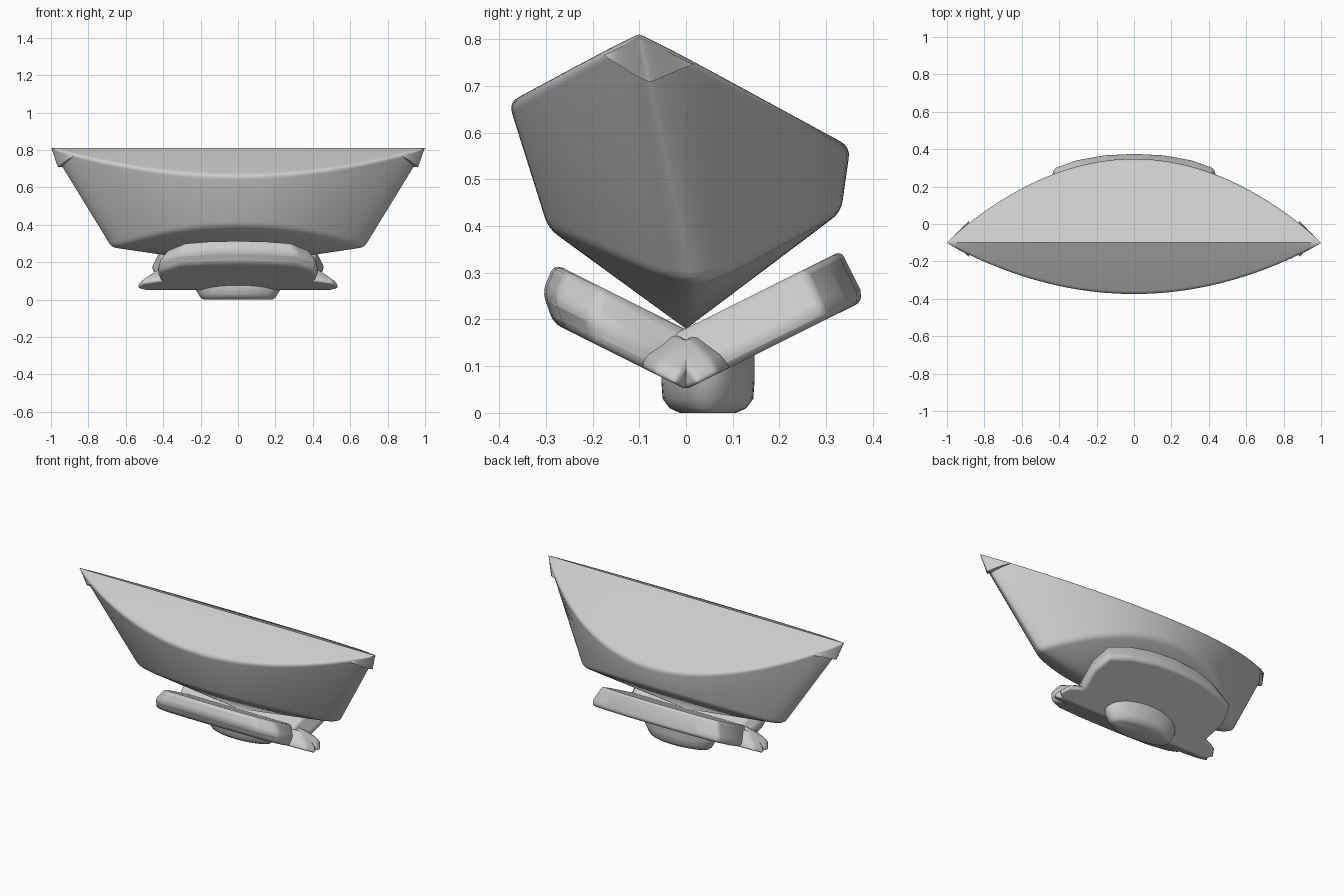
import bpy, bmesh, math
from mathutils import Vector

cube = bpy.data.objects.get("Cube")
if cube:
    bpy.data.objects.remove(cube, do_unlink=True)

grey = bpy.data.materials.new("plain grey")
grey.use_nodes = True
grey.diffuse_color = (0.6, 0.6, 0.6, 1)
grey.node_tree.nodes["Principled BSDF"].inputs["Base Color"].default_value = (0.6, 0.6, 0.6, 1)


def finish(bm, name, bevel=0.0, angle=35):
    """Turn a bmesh into a smooth shaded object."""
    bmesh.ops.remove_doubles(bm, verts=bm.verts, dist=0.0005)
    bmesh.ops.recalc_face_normals(bm, faces=bm.faces)
    mesh = bpy.data.meshes.new(name)
    bm.to_mesh(mesh)
    bm.free()
    obj = bpy.data.objects.new(name, mesh)
    bpy.context.collection.objects.link(obj)
    mesh.materials.append(grey)
    if bevel:
        mod = obj.modifiers.new("rounded edges", 'BEVEL')
        mod.width = bevel
        mod.segments = 3
        mod.limit_method = 'ANGLE'
        mod.angle_limit = math.radians(25)
    bpy.ops.object.select_all(action='DESELECT')
    obj.select_set(True)
    bpy.context.view_layer.objects.active = obj
    bpy.ops.object.shade_smooth_by_angle(angle=math.radians(angle))


def loft(bm, rows, closed=False):
    """Skin a list of equally long point rows."""
    grid = [[bm.verts.new(p) for p in row] for row in rows]
    for a, b in zip(grid, grid[1:]):
        n = len(a)
        for i in range(n if closed else n - 1):
            j = (i + 1) % n
            bm.faces.new((a[i], a[j], b[j], b[i]))
    if closed:
        bm.faces.new(grid[0])
        bm.faces.new(grid[-1])


def rounded(before, corner, after, radius):
    """Points of a small curve replacing a corner."""
    ends = []
    for p in (before, after):
        d = p - corner
        ends.append(corner + d.normalized() * min(radius, d.length * 0.45))
    a, b = ends
    return [a * (1 - t) ** 2 + corner * 2 * t * (1 - t) + b * t * t
            for t in (0, 0.25, 0.5, 0.75, 1)]


# Folded bowl: two curved walls meeting at narrow, blunt ends
RIM_END, BASE_END, APEX = Vector((0, -0.1, 0.81)), Vector((0, 0.015, 0.28)), Vector((0, 0, 0.18))
FRONT = (-1, Vector((0, -0.38, 0.665)), Vector((0, -0.295, 0.395)))
BACK = (1, Vector((0, 0.352, 0.57)), Vector((0, 0.332, 0.43)))


def wall(half, t):
    """Rim and base points of a wall at t from -1 to 1 along the bowl."""
    sign, rim_mid, base_mid = half
    rim = RIM_END.lerp(rim_mid, 1 - t * t)
    base = BASE_END.lerp(base_mid, 1 - t * t)
    blunt = math.sqrt(max(0, 1 - t ** 20)) * t * t
    rim.y += sign * 0.012 * blunt
    base.y += sign * 0.04 * blunt
    rim.x, base.x = t, t * 0.675
    return rim, base


bm = bmesh.new()
for half in (FRONT, BACK):
    rows = []
    steps = 64
    for i in range(steps + 1):
        rim, base = wall(half, -math.cos(math.pi * i / steps))
        ridge = Vector((rim.x, RIM_END.y, RIM_END.z))
        rows.append([APEX] + rounded(APEX, base, rim, 0.025)
                    + rounded(base, rim, ridge, 0.025) + [ridge])
    loft(bm, rows)
finish(bm, "folded_bowl", angle=45)

# Small lips hanging under the pointed ends of the rim
for side, label in ((1, "left"), (-1, "right")):
    bm = bmesh.new()
    for half in (FRONT, BACK):
        rows = []
        for i in range(13):
            k = math.sin(math.pi / 2 * i / 12)
            rim, base = wall(half, side * (0.89 + 0.11 * k))
            inner = rim.lerp(base, 0.03 + 0.16 * k)
            outer = inner + Vector((side * 0.025 * k, half[0] * 0.012 * (1 - k), 0))
            rows.append([rim.lerp(base, 0.02), outer, inner])
        loft(bm, rows)
    finish(bm, label + "_end_lip")


# Tilted slabs: half outline of (x, distance from fold), mirrored in x,
# stacked in layers of (height, width factor, length factor)
def slab(name, half, layers, facing, bevel):
    outline = half + [(-x, u) for x, u in reversed(half) if x > 0]
    slope = math.radians(26.5)
    c, s = math.cos(slope), math.sin(slope)
    bm = bmesh.new()
    loft(bm, [[(x * wide, facing * (u * long * c - h * s), u * long * s + h * c)
               for x, u in outline] for h, wide, long in layers], closed=True)
    finish(bm, name, bevel)


slab("front_plate", [(0.4, 0.05), (0.43, 0.2), (0.42, 0.28), (0.32, 0.365),
                     (0.16, 0.39), (0, 0.395)],
     [(0.045, 0.98, 0.86), (0.095, 1, 0.99), (0.16, 0.89, 1)], -1, 0.018)
slab("back_plate", [(0.42, 0.05), (0.46, 0.25), (0.43, 0.365), (0.31, 0.413),
                    (0.16, 0.443), (0, 0.452)],
     [(0.045, 0.98, 0.98), (0.07, 1, 1), (0.162, 0.91, 1)], 1, 0.016)

# Hinge ears on both ends of the fold
for facing, label in ((-1, "front"), (1, "back")):
    slab(label + "_hinge_ear", [(0.5, 0.02), (0.54, 0.05), (0.51, 0.1), (0.42, 0.13)],
         [(0.045, 1, 1), (0.075, 0.98, 1), (0.14, 0.84, 0.8)], facing, 0.01)

# Oval foot under the back plate
bm = bmesh.new()
rings = []
for z, rx, ry in ((0, 0.185, 0.06), (0.01, 0.2, 0.082), (0.03, 0.212, 0.097),
                  (0.07, 0.235, 0.1), (0.14, 0.24, 0.1)):
    rings.append([(rx * math.cos(a), 0.047 + ry * math.sin(a), z)
                  for a in (math.tau * i / 48 for i in range(48))])
loft(bm, rings, closed=True)
finish(bm, "oval_foot", angle=45)
